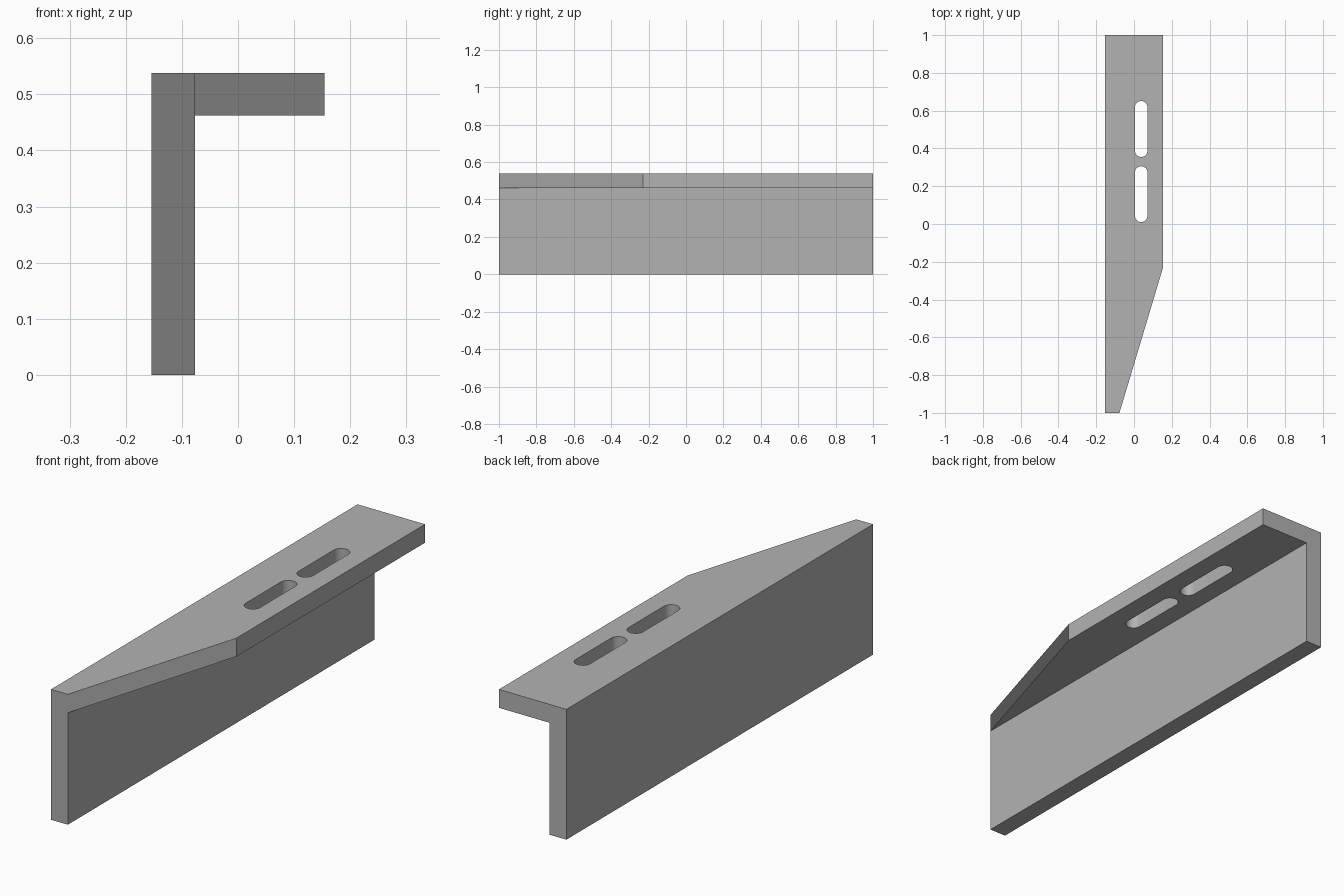
import bpy
import bmesh
import math

cube = bpy.data.objects.get("Cube")
if cube:
    bpy.data.objects.remove(cube, do_unlink=True)

# Overall bracket dimensions
LEFT, RIGHT = -0.154, 0.154
INNER = -0.077              # inner face of the upright web
TOP, UNDER = 0.538, 0.462   # flange top and underside
HALF = 1.0                  # half length
TAPER_Y = -0.23             # where the flange taper ends

# Plain grey steel
grey = bpy.data.materials.new("steel_grey")
grey.use_nodes = True
colour = (0.45, 0.45, 0.45, 1)
grey.diffuse_color = colour
grey.node_tree.nodes["Principled BSDF"].inputs["Base Color"].default_value = colour


def make_object(name, bm):
    bmesh.ops.recalc_face_normals(bm, faces=bm.faces)
    mesh = bpy.data.meshes.new(name)
    bm.to_mesh(mesh)
    bm.free()
    mesh.materials.append(grey)
    obj = bpy.data.objects.new(name, mesh)
    bpy.context.collection.objects.link(obj)
    return obj


def extrude(bm, faces, offset):
    result = bmesh.ops.extrude_face_region(bm, geom=faces, use_keep_orig=True)
    verts = [v for v in result["geom"] if isinstance(v, bmesh.types.BMVert)]
    bmesh.ops.translate(bm, verts=verts, vec=offset)


def angle_bracket():
    # L-shaped end profile: web and flange share one edge
    bm = bmesh.new()
    def vert(x, z):
        return bm.verts.new((x, -HALF, z))
    low, high = vert(INNER, UNDER), vert(INNER, TOP)
    web = bm.faces.new([vert(LEFT, 0), vert(INNER, 0), low, high, vert(LEFT, TOP)])
    flange = bm.faces.new([low, vert(RIGHT, UNDER), vert(RIGHT, TOP), high])
    extrude(bm, [web, flange], (0, 2 * HALF, 0))
    # Slide the flange's front corner back to form the taper
    for v in bm.verts:
        if v.co.x > 0 and v.co.y < 0:
            v.co.y = TAPER_Y
    # Merge the flat faces left by the shared edge
    bmesh.ops.dissolve_limit(bm, angle_limit=math.radians(1),
                             verts=bm.verts, edges=bm.edges)
    return make_object("angle_bracket", bm)


def slot_cutter(name, x, y, radius, half_straight, steps=12):
    # Rounded slot outline, from two half circles
    bm = bmesh.new()
    outline = []
    for side in (1, -1):
        for i in range(steps + 1):
            a = math.pi * i / steps
            outline.append(bm.verts.new((x + side * radius * math.cos(a),
                                         y + side * (half_straight + radius * math.sin(a)),
                                         UNDER - 0.1)))
    extrude(bm, [bm.faces.new(outline)], (0, 0, 0.3))
    obj = make_object(name, bm)
    obj.hide_render = True
    return obj


bracket = angle_bracket()
bpy.context.view_layer.objects.active = bracket

# Two long mounting slots through the flange
for name, y in (("front_slot", 0.158), ("rear_slot", 0.503)):
    cutter = slot_cutter(name, 0.038, y, 0.033, 0.115)
    mod = bracket.modifiers.new(name, 'BOOLEAN')
    mod.object = cutter
    mod.operation = 'DIFFERENCE'
    mod.solver = 'EXACT'
    bpy.ops.object.modifier_apply(modifier=name)
    bpy.data.objects.remove(cutter, do_unlink=True)

# Smooth slot ends, crisp corners
bpy.ops.object.select_all(action='DESELECT')
bracket.select_set(True)
bpy.ops.object.shade_smooth_by_angle(angle=math.radians(30))
